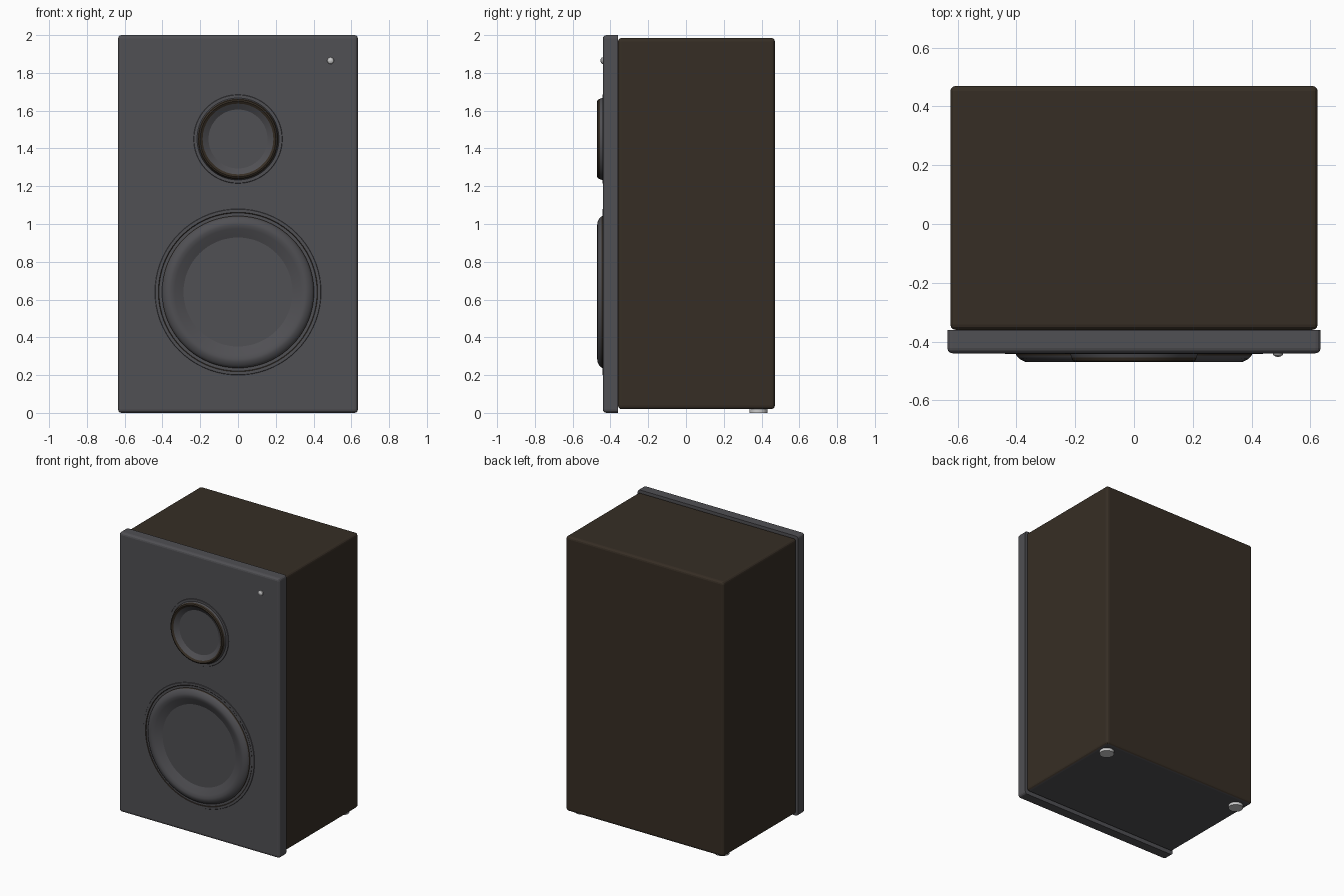
import bpy, bmesh, math

if "Cube" in bpy.data.objects:
    bpy.data.objects.remove(bpy.data.objects["Cube"], do_unlink=True)


def material(name, rgb):
    m = bpy.data.materials.new(name)
    m.use_nodes = True
    m.diffuse_color = (*rgb, 1)
    bsdf = m.node_tree.nodes["Principled BSDF"]
    bsdf.inputs["Base Color"].default_value = (*rgb, 1)
    bsdf.inputs["Roughness"].default_value = 0.6
    return m


GREY = material("charcoal grey", (0.08, 0.079, 0.087))
BROWN = material("dark walnut", (0.037, 0.027, 0.018))
WHITE = material("pale grey", (0.6, 0.6, 0.6))

FRONT, SEAM, BACK = -0.44, -0.36, 0.47


def finish(name, bm, mats, smooth=False):
    mesh = bpy.data.meshes.new(name)
    bm.to_mesh(mesh)
    bm.free()
    obj = bpy.data.objects.new(name, mesh)
    bpy.context.collection.objects.link(obj)
    for m in mats:
        mesh.materials.append(m)
    if smooth:
        bpy.ops.object.select_all(action='DESELECT')
        obj.select_set(True)
        bpy.context.view_layer.objects.active = obj
        bpy.ops.object.shade_smooth_by_angle(angle=math.radians(35))
    return obj


def rounded_box(name, half_x, y0, y1, z0, z1, radius, mats, keep_back=False):
    bm = bmesh.new()
    bmesh.ops.create_cube(bm, size=1)
    for v in bm.verts:
        v.co.x *= 2 * half_x
        v.co.y = y0 if v.co.y < 0 else y1
        v.co.z = z0 if v.co.z < 0 else z1
    edges = [e for e in bm.edges
             if not (keep_back and all(v.co.y == e.verts[0].co.y and v.co.y > y0 + 0.01
                                       for v in e.verts))]
    bmesh.ops.bevel(bm, geom=edges, offset=radius, segments=3, profile=0.5,
                    affect='EDGES')
    bmesh.ops.recalc_face_normals(bm, faces=bm.faces)
    # The underside takes the second material
    if len(mats) > 1:
        for f in bm.faces:
            f.material_index = int(f.normal.z < -0.95)
    return finish(name, bm, mats)


def lathe(name, x, z, profile, mats, brown_band=None, steps=72):
    """Turn (radius, y) points, outside to centre, about a front-to-back axis."""
    bm = bmesh.new()
    rings = []
    for r, y in profile:
        if r == 0:
            rings.append([bm.verts.new((x, y, z))] * steps)
        else:
            rings.append([bm.verts.new((x + r * math.cos(a), y, z + r * math.sin(a)))
                          for a in (math.tau * k / steps for k in range(steps))])
    for i in range(len(rings) - 1):
        mid = (profile[i][0] + profile[i + 1][0]) / 2
        for j in range(steps):
            k = (j + 1) % steps
            a, b = rings[i], rings[i + 1]
            corners = [a[j], a[k], b[j]] if profile[i + 1][0] == 0 else [a[j], a[k], b[k], b[j]]
            face = bm.faces.new(corners)
            if brown_band and brown_band[0] < mid < brown_band[1]:
                face.material_index = 1
    return finish(name, bm, mats, smooth=True)


def drill(targets, x, z, radius, depth_y):
    """Cut a round hole from the front back to depth_y."""
    bm = bmesh.new()
    bmesh.ops.create_cone(bm, cap_ends=True, segments=72, radius1=radius,
                          radius2=radius, depth=1)
    for v in bm.verts:
        vx, vy, vz = v.co
        v.co = (x + vx, -0.6 if vz < 0 else depth_y, z + vy)
    bmesh.ops.recalc_face_normals(bm, faces=bm.faces)
    cutter = finish("hole_cutter", bm, [])
    cutter.hide_render = True
    for obj in targets:
        mod = obj.modifiers.new("hole", 'BOOLEAN')
        mod.operation, mod.solver, mod.object = 'DIFFERENCE', 'EXACT', cutter
        bpy.context.view_layer.objects.active = obj
        bpy.ops.object.modifier_apply(modifier=mod.name)
    bpy.data.objects.remove(cutter, do_unlink=True)


# Cabinet and front baffle
cabinet = rounded_box("cabinet", 0.625, SEAM, BACK, 0.02, 1.985, 0.018, [BROWN, GREY])
baffle = rounded_box("baffle", 0.635, FRONT, SEAM, 0, 2, 0.018, [GREY], keep_back=True)

# Bass port: a deep pale tube
PORT = (-0.41, 1.77)
drill([baffle, cabinet], *PORT, 0.125, -0.08)
lathe("port_tube", *PORT, [(0.125, FRONT), (0.124, -0.1), (0, -0.1)], [WHITE])

# Woofer with rolled surround, cone and dust cap
WOOFER = (0, 0.64)
drill([baffle], *WOOFER, 0.43, -0.363)
lathe("woofer", *WOOFER,
      [(0.44, FRONT), (0.438, -0.443), (0.422, -0.443), (0.416, -0.438),
       (0.403, -0.438), (0.4, -0.448), (0.39, -0.459), (0.37, -0.469),
       (0.355, -0.47), (0.335, -0.463), (0.3, -0.445), (0.2, -0.402),
       (0.095, -0.367), (0.085, -0.38), (0.06, -0.394), (0.03, -0.398), (0, -0.4)],
      [GREY, BROWN], brown_band=(0.4, 0.42))

# Tweeter
TWEETER = (0, 1.45)
drill([baffle], *TWEETER, 0.225, -0.363)
lathe("tweeter", *TWEETER,
      [(0.235, FRONT), (0.233, -0.443), (0.217, -0.443), (0.213, -0.455),
       (0.208, -0.466), (0.2, -0.47), (0.187, -0.462), (0.17, -0.449),
       (0.12, -0.417), (0.05, -0.373), (0.044, -0.388), (0.03, -0.396), (0, -0.399)],
      [GREY, BROWN], brown_band=(0.19, 0.212))

# Power light
lathe("power_light", 0.49, 1.865,
      [(0.018, FRONT), (0.016, -0.446), (0.009, -0.451), (0, -0.453)], [WHITE], steps=24)

# Rear feet
for side, x in (("left", 0.555), ("right", -0.555)):
    bm = bmesh.new()
    bmesh.ops.create_cone(bm, cap_ends=True, segments=32, radius1=0.048,
                          radius2=0.048, depth=0.024)
    bmesh.ops.translate(bm, verts=bm.verts, vec=(x, 0.383, 0.012))
    finish(side + "_rear_foot", bm, [WHITE], smooth=True)
